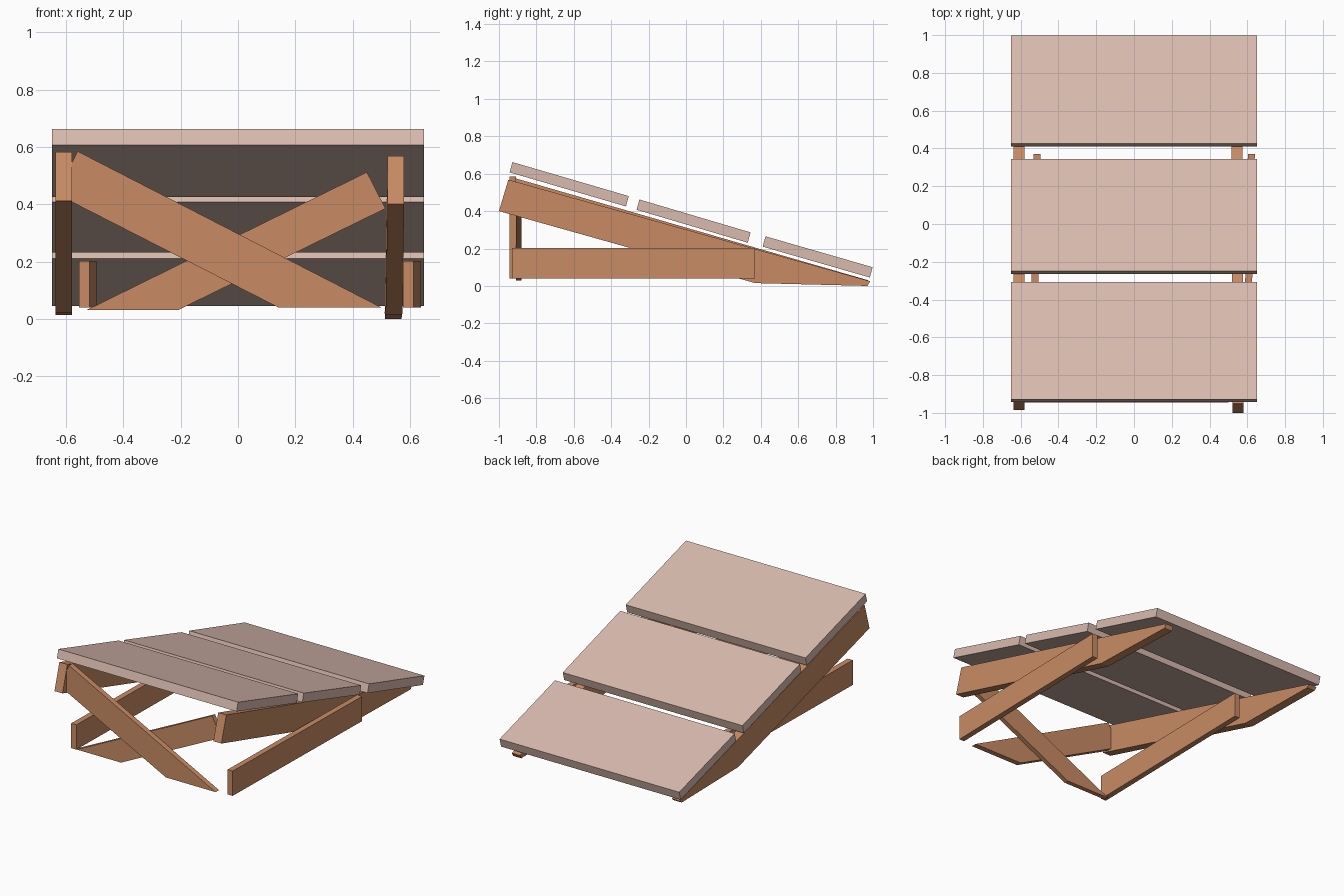
import bpy

if "Cube" in bpy.data.objects:
    bpy.data.objects.remove(bpy.data.objects["Cube"])


def material(name, rgb):
    m = bpy.data.materials.new(name)
    m.diffuse_color = (*rgb, 1)
    m.use_nodes = True
    m.node_tree.nodes["Principled BSDF"].inputs["Base Color"].default_value = m.diffuse_color
    return m


WOOD = material("wood", (0.58, 0.26, 0.13))
BOARD = material("board", (0.70, 0.50, 0.43))


def prism(name, profile, near, far, place, mat):
    """Extrude a 2D profile between two depths; place() maps (u, v, depth) to xyz."""
    n = len(profile)
    verts = [place(u, v, d) for d in (near, far) for u, v in profile]
    faces = [tuple(range(n)), tuple(range(2 * n - 1, n - 1, -1))]
    faces += [(i, i + n, (i + 1) % n + n, (i + 1) % n) for i in range(n)]
    mesh = bpy.data.meshes.new(name)
    mesh.from_pydata(verts, [], faces)
    mesh.materials.append(mat)
    obj = bpy.data.objects.new(name, mesh)
    bpy.context.collection.objects.link(obj)
    # outward normals
    import bmesh
    bm = bmesh.new()
    bm.from_mesh(mesh)
    bmesh.ops.recalc_face_normals(bm, faces=bm.faces)
    bm.to_mesh(mesh)
    bm.free()
    return obj


def side(yaw=0.0):
    """Profile in the yz plane, extruded along x, drifting sideways along y."""
    return lambda y, z, x: (x + yaw * (y + 0.95), y, z)


def front(x, z, y):
    """Profile in the xz plane, extruded along y."""
    return (x, y, z)


# three tilted boards, given by the top edge ends (y, z)
for i, (a, b) in enumerate([((-0.928, 0.662), (-0.306, 0.480)),
                            ((-0.249, 0.462), (0.345, 0.286)),
                            ((0.425, 0.265), (0.998, 0.100))]):
    dy, dz = -0.015, -0.055
    prof = [a, b, (b[0] + dy, b[1] + dz), (a[0] + dy, a[1] + dz)]
    prism(f"top_board_{i + 1}", prof, -0.65, 0.65, side(), BOARD)

# sloping bearers under the boards, with a foot cut flat on the ground
prism("sloped_bearer_right",
      [(-0.95, 0.568), (-1.0, 0.40), (0.37, 0.015), (0.97, 0.0), (0.985, 0.025)],
      0.522, 0.580, side(-0.005), WOOD)
prism("sloped_bearer_left",
      [(-0.935, 0.582), (-0.985, 0.412), (0.37, 0.022), (0.955, 0.013), (0.975, 0.03)],
      -0.638, -0.580, side(), WOOD)

# level lower rails, slightly out of square
rail = [(-0.93, 0.04), (0.37, 0.04), (0.37, 0.202), (-0.93, 0.202)]
prism("lower_rail_right", rail, 0.575, 0.612, side(0.021), WOOD)
prism("lower_rail_left", rail, -0.556, -0.519, side(0.019), WOOD)

# crossed front braces with flat-cut feet
prism("cross_brace_front",
      [(-0.56, 0.585), (-0.635, 0.436), (0.14, 0.04), (0.50, 0.04)],
      -0.945, -0.91, front, WOOD)
prism("cross_brace_back",
      [(-0.53, 0.03), (-0.21, 0.03), (0.515, 0.385), (0.45, 0.512)],
      -0.91, -0.88, front, WOOD)
